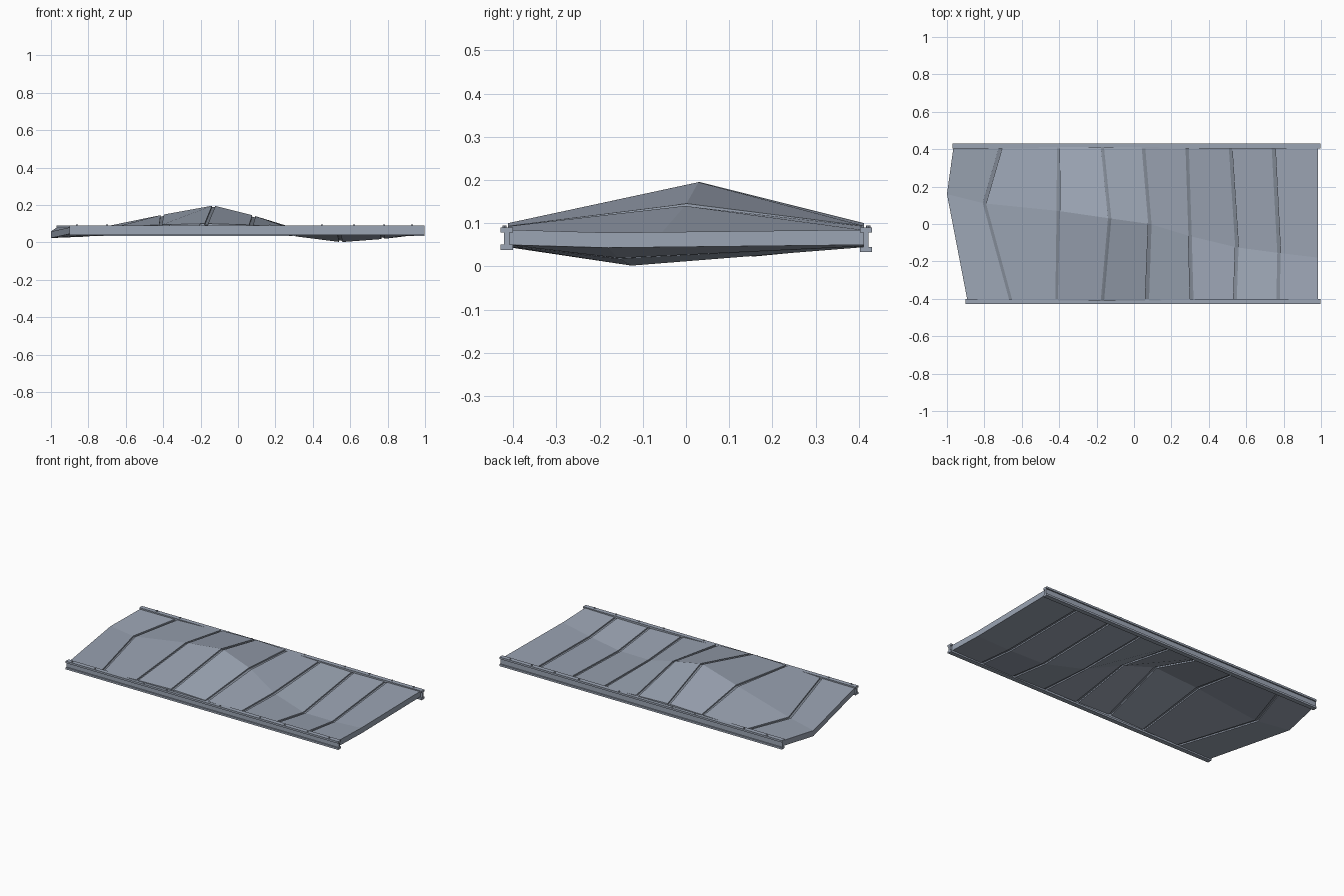
import bpy, bmesh, math

if "Cube" in bpy.data.objects:
    bpy.data.objects.remove(bpy.data.objects["Cube"])

THICK = 0.035
# Each seam line: x at back edge, x / y / top z at the fold, x at front edge
seams = [
    (-0.965, -1.00, 0.16, 0.058, -0.89),
    (-0.71, -0.80, 0.11, 0.066, -0.655),
    (-0.405, -0.405, 0.07, 0.147, -0.415),
    (-0.17, -0.13, 0.03, 0.197, -0.17),
    (0.05, 0.085, 0.0, 0.143, 0.07),
    (0.285, 0.30, -0.065, 0.068, 0.31),
    (0.515, 0.55, -0.125, 0.036, 0.54),
    (0.745, 0.775, -0.155, 0.053, 0.77),
    (0.985, 0.985, -0.18, 0.078, 0.985),
]

# Blue-grey painted metal
steel = bpy.data.materials.new("blue_grey_metal")
steel.diffuse_color = (0.33, 0.375, 0.455, 1)
steel.use_nodes = True
steel.node_tree.nodes["Principled BSDF"].inputs["Base Color"].default_value = steel.diffuse_color
dark = bpy.data.materials.new("dark_joint")
dark.diffuse_color = (0.22, 0.25, 0.30, 1)
dark.use_nodes = True
dark.node_tree.nodes["Principled BSDF"].inputs["Base Color"].default_value = dark.diffuse_color


def mesh_object(name, bm, mat=steel):
    bmesh.ops.recalc_face_normals(bm, faces=bm.faces[:])
    me = bpy.data.meshes.new(name)
    bm.to_mesh(me)
    bm.free()
    me.materials.append(mat)
    ob = bpy.data.objects.new(name, me)
    bpy.context.collection.objects.link(ob)
    return ob


def loft(bm, rings):
    """Closed solid through matching rings of points."""
    rows = [[bm.verts.new(p) for p in r] for r in rings]
    n = len(rows[0])
    for a, b in zip(rows, rows[1:]):
        for i in range(n):
            j = (i + 1) % n
            bm.faces.new((a[i], a[j], b[j], b[i]))
    k = n // 2
    for row in (rows[0], rows[-1]):
        for i in range(k - 1):
            bm.faces.new((row[i], row[i + 1], row[n - 2 - i], row[n - 1 - i]))


def line_points(s):
    xb, xr, yr, zr, xf = s
    ze = 0.085 + 0.13 * (zr - 0.08)
    return [(xf, -0.412, ze), (xr, yr, zr), (xb, 0.412, ze)]


def between(s, t, dx):
    """Fold line moved dx from s towards t."""
    f = abs(dx) / abs(t[1] - s[1])
    return [tuple(a + (b - a) * f for a, b in zip(p, q))
            for p, q in zip(line_points(s), line_points(t))]


def ring(pts, inset=0.0):
    top = [(x, y, z - inset) for x, y, z in pts]
    bottom = [(x, y, z - THICK + inset) for x, y, z in reversed(pts)]
    return top + bottom


# Folded deck panels
GAP = 0.009
last = len(seams) - 1
bm = bmesh.new()
for i in range(last):
    s, t = seams[i], seams[i + 1]
    a = between(s, t, GAP if i else 0)
    b = between(t, s, GAP if i + 1 < last else 0)
    loft(bm, [ring(a), ring(b)])
mesh_object("deck_panels", bm)

# Recessed joint strips between the panels
bm = bmesh.new()
for i in range(1, last):
    a = between(seams[i], seams[i - 1], GAP)
    c = between(seams[i], seams[i + 1], GAP)
    loft(bm, [ring(a, 0.008), ring(line_points(seams[i]), 0.008), ring(c, 0.008)])
mesh_object("joint_strips", bm, dark)


# Side rails with an I section
def rail(name, y, x0, z0, z1):
    h, w, f = 0.014, 0.006, 0.012
    half = [(h, z0), (h, z0 + f), (w, z0 + f), (w, z1 - f), (h, z1 - f), (h, z1)]
    prof = half + [(-a, z) for a, z in reversed(half)]
    bm = bmesh.new()
    ends = [[bm.verts.new((x, y + a, z)) for a, z in prof] for x in (x0, 0.998)]
    n = len(prof)
    for i in range(n):
        j = (i + 1) % n
        bm.faces.new((ends[0][i], ends[0][j], ends[1][j], ends[1][i]))
    for e in ends:
        bm.faces.new(e)
    return mesh_object(name, bm)


rail("front_rail", -0.415, -0.90, 0.038, 0.09)
rail("back_rail", 0.417, -0.97, 0.033, 0.09)

# Rail bolts
bolt_x = (-0.86, -0.7, -0.36, -0.2, 0.17, 0.45, 0.62, 0.78, 0.93)
bm = bmesh.new()
for y in (-0.42, 0.422):
    for x in bolt_x:
        r = bmesh.ops.create_cone(bm, cap_ends=True, segments=8,
                                  radius1=0.005, radius2=0.005, depth=0.012)
        bmesh.ops.translate(bm, verts=r["verts"], vec=(x, y, 0.089))
mesh_object("rail_bolts", bm)
